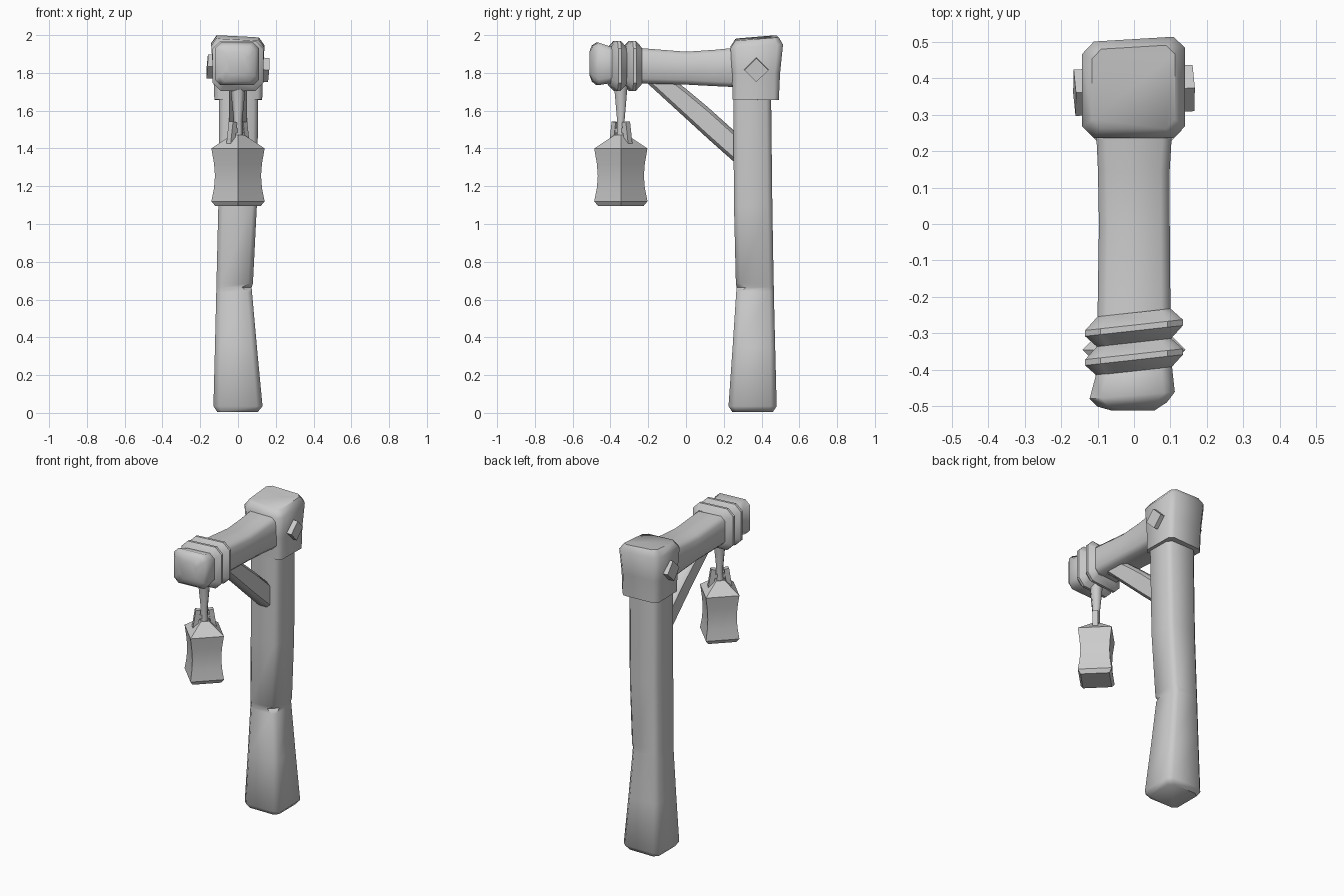
import bpy, bmesh, math
from mathutils import Vector

if "Cube" in bpy.data.objects:
    bpy.data.objects.remove(bpy.data.objects["Cube"])


def finish(name, bm, angle=35):
    bmesh.ops.remove_doubles(bm, verts=bm.verts, dist=1e-5)
    bmesh.ops.recalc_face_normals(bm, faces=bm.faces)
    me = bpy.data.meshes.new(name)
    bm.to_mesh(me)
    bm.free()
    ob = bpy.data.objects.new(name, me)
    bpy.context.collection.objects.link(ob)
    bpy.ops.object.select_all(action='DESELECT')
    ob.select_set(True)
    bpy.context.view_layer.objects.active = ob
    bpy.ops.object.shade_smooth_by_angle(angle=math.radians(angle))
    return ob


def skin(bm, rings):
    for r, s in zip(rings, rings[1:]):
        n = len(r)
        for i in range(n):
            bm.faces.new((r[i], r[(i + 1) % n], s[(i + 1) % n], s[i]))
    bm.faces.new(rings[0][::-1])
    bm.faces.new(rings[-1])


def loft(name, axis, sections, angle=50):
    """Sections: t, a0, a1, b0, b1, chamfer, [slope_a, slope_b, chamfer of (+a,-b) corner]."""
    bm, rings = bmesh.new(), []
    for t, a0, a1, b0, b1, c, *opt in sections:
        sa, sb, k = (opt + [0, 0, c][len(opt):])
        pts = [(a0 + c, b0), (a1 - k, b0), (a1, b0 + k), (a1, b1 - c),
               (a1 - c, b1), (a0 + c, b1), (a0, b1 - c), (a0, b0 + c)]
        am, bmid = (a0 + a1) / 2, (b0 + b1) / 2
        ring = []
        for a, b in pts:
            h = t + sa * (a - am) + sb * (b - bmid)
            ring.append(bm.verts.new((a, b, h) if axis == 'z' else (a, h, b)))
        rings.append(ring)
    skin(bm, rings)
    return finish(name, bm, angle)


def stack(name, x, y, profile, sides, angle=30):
    """Regular polygons (z, radius) stacked above one point."""
    bm, rings = bmesh.new(), []
    for z, r in profile:
        rings.append([bm.verts.new((x + r * math.cos(math.tau * i / sides),
                                    y + r * math.sin(math.tau * i / sides), z))
                      for i in range(sides)])
    skin(bm, rings)
    return finish(name, bm, angle)


def bar(name, p, q, w, d, turn=0):
    """Box running from p to q, built on the x axis and turned into place."""
    p, q = Vector(p), Vector(q)
    bm = bmesh.new()
    bmesh.ops.create_cube(bm, size=1)
    rot = (q - p).to_track_quat('X', 'Z').to_matrix()
    for v in bm.verts:
        c, s = math.cos(turn), math.sin(turn)
        y, z = v.co.y * w, v.co.z * d
        v.co = (p + q) / 2 + rot @ Vector((v.co.x * (q - p).length, y * c - z * s, y * s + z * c))
    return finish(name, bm, 20)


# Post with a nick in its front right corner
loft("post", 'z', [
    (0.005, -0.11, 0.105, 0.245, 0.46, 0.025),
    (0.035, -0.13, 0.13, 0.225, 0.48, 0.03),
    (0.35, -0.122, 0.10, 0.247, 0.472, 0.028),
    (0.64, -0.115, 0.074, 0.266, 0.465, 0.025),
    (0.665, -0.114, 0.072, 0.268, 0.465, 0.025, 0, 0, 0.05),
    (0.685, -0.114, 0.079, 0.264, 0.464, 0.025),
    (1.10, -0.104, 0.10, 0.254, 0.457, 0.025),
    (1.72, -0.10, 0.108, 0.25, 0.45, 0.025)])

# Block on top of the post, slightly slanted
loft("post_cap", 'z', [
    (1.658, -0.125, 0.128, 0.247, 0.485, 0.025, 0, -0.02),
    (1.80, -0.131, 0.132, 0.243, 0.492, 0.03),
    (1.945, -0.142, 0.14, 0.236, 0.507, 0.032, -0.04, 0.07),
    (1.985, -0.115, 0.112, 0.262, 0.485, 0.025, -0.05, 0.08)])
cap = bpy.data.objects["post_cap"].data
for v in cap.vertices:
    if v.co.y > 0.4:
        v.co.y += 0.06 * v.co.x

# Diamond peg through the block
bar("peg", (-0.163, 0.36, 1.835), (0.163, 0.373, 1.815), 0.09, 0.09, math.pi / 4)

# Crossbeam with a swollen, domed end
loft("crossbeam", 'y', [
    (-0.512, -0.06, 0.055, 1.79, 1.91, 0.03),
    (-0.495, -0.10, 0.09, 1.755, 1.945, 0.03, 0.06),
    (-0.47, -0.122, 0.112, 1.735, 1.96, 0.03, 0.08),
    (-0.41, -0.106, 0.105, 1.745, 1.94, 0.03, 0.1),
    (-0.25, -0.10, 0.10, 1.745, 1.932, 0.025),
    (0.0, -0.096, 0.098, 1.738, 1.912, 0.025),
    (0.15, -0.099, 0.098, 1.73, 1.922, 0.025),
    (0.28, -0.105, 0.106, 1.724, 1.935, 0.025)])

# Two bands around the beam end
for i, y in enumerate((-0.365, -0.285)):
    prof = [(-0.042, 0.10, 0), (-0.008, 0.134, 0.034), (0.008, 0.134, 0.034), (0.042, 0.10, 0)]
    loft(f"beam_band_{i + 1}", 'y',
         [(y + t, -r, r, 1.738 - e, 1.936 + e, 0.028 + e * 0.4, 0.11) for t, r, e in prof], 40)

# Diagonal brace
loft("brace", 'y', [
    (-0.21, -0.05, 0.05, 1.75, 1.88, 0.022),
    (0.0, -0.047, 0.047, 1.558, 1.715, 0.022),
    (0.12, -0.048, 0.048, 1.448, 1.615, 0.022),
    (0.27, -0.052, 0.052, 1.315, 1.48, 0.022)])

# Hanging strap and lantern
LY = -0.345
stack("hanger", 0, LY, [(1.47, 0.025), (1.55, 0.023), (1.70, 0.038), (1.77, 0.045)], 6, 70)
stack("lantern", 0, LY, [
    (1.095, 0.12), (1.12, 0.141), (1.19, 0.127), (1.255, 0.122), (1.32, 0.127),
    (1.40, 0.141), (1.47, 0.035)], 4)

# Lantern loop, set on the diagonal
for s, side in ((-1, "left"), (1, "right")):
    bar(f"loop_post_{side}", (s * 0.04, LY + s * 0.04, 1.42),
        (s * 0.027, LY + s * 0.027, 1.54), 0.032, 0.03)
bar("loop_crossbar", (-0.035, LY - 0.035, 1.495), (0.035, LY + 0.035, 1.495), 0.026, 0.026)
